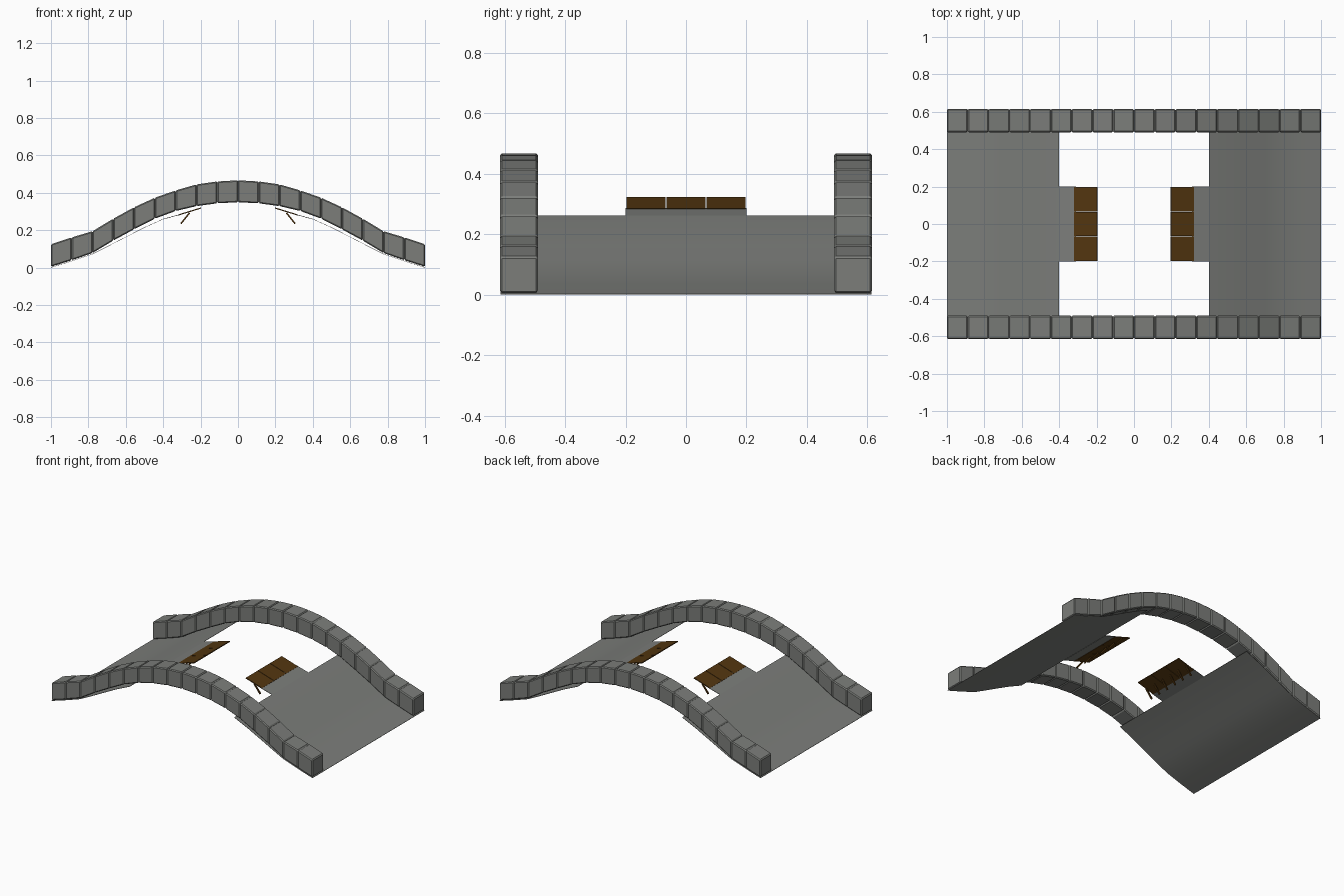
import bpy, bmesh, math
from mathutils import Vector

if "Cube" in bpy.data.objects:
    bpy.data.objects.remove(bpy.data.objects["Cube"])


def material(name, rgb):
    m = bpy.data.materials.new(name)
    m.diffuse_color = (*rgb, 1)
    m.use_nodes = True
    m.node_tree.nodes["Principled BSDF"].inputs["Base Color"].default_value = m.diffuse_color
    return m


STONE = material("grey stone", (0.20, 0.207, 0.195))
WOOD = material("dark brown wood", (0.085, 0.036, 0.005))

# Half profiles of the arch (distance from the middle, height)
BLOCK_BOTTOM = [0.35, 0.344, 0.329, 0.303, 0.262, 0.205, 0.145, 0.078, 0.040, 0.005]
BLOCK_TOP = [0.467, 0.461, 0.445, 0.413, 0.374, 0.323, 0.262, 0.195, 0.162, 0.125]
DECK = [(0.40, 0.261), (0.50, 0.216), (0.60, 0.165), (0.70, 0.113),
        (0.78, 0.073), (0.89, 0.036), (1.0, 0.002)]
STEP = 1 / 9
Y_IN, Y_OUT = 0.49, 0.615


def make(name, bm, mat):
    bmesh.ops.recalc_face_normals(bm, faces=bm.faces)
    me = bpy.data.meshes.new(name)
    bm.to_mesh(me)
    bm.free()
    me.materials.append(mat)
    ob = bpy.data.objects.new(name, me)
    bpy.context.collection.objects.link(ob)
    return ob


def prism(bm, outline, y0, y1):
    """Extrude an xz outline along y."""
    a = [bm.verts.new((x, y0, z)) for x, z in outline]
    b = [bm.verts.new((x, y1, z)) for x, z in outline]
    bm.faces.new(a)
    bm.faces.new(b[::-1])
    for i in range(len(a)):
        j = (i + 1) % len(a)
        bm.faces.new((a[i], b[i], b[j], a[j]))


def bar(bm, p, q, thick, y0, y1):
    """Thin slab whose upper surface runs from p to q."""
    d = (Vector(q) - Vector(p)).normalized()
    n = Vector((d.y, -d.x)) * thick
    if n.y > 0:
        n = -n
    prism(bm, [p, q, (q[0] + n.x, q[1] + n.y), (p[0] + n.x, p[1] + n.y)], y0, y1)


def smooth(ob, angle):
    bpy.ops.object.select_all(action='DESELECT')
    ob.select_set(True)
    bpy.context.view_layer.objects.active = ob
    bpy.ops.object.shade_smooth_by_angle(angle=math.radians(angle))


# Stone parapets: one row of bevelled blocks on each side
for side, label in ((-1, "front"), (1, "back")):
    bm = bmesh.new()
    for s in (-1, 1):
        for i in range(9):
            x0, x1 = s * i * STEP, s * (i + 1) * STEP
            prism(bm, [(x0, BLOCK_BOTTOM[i]), (x1, BLOCK_BOTTOM[i + 1]),
                       (x1, BLOCK_TOP[i + 1]), (x0, BLOCK_TOP[i])],
                  side * Y_IN, side * Y_OUT)
    ob = make(label + "_parapet", bm, STONE)
    bev = ob.modifiers.new("bevel", 'BEVEL')
    bev.width = 0.006
    bev.segments = 1

for s, label in ((-1, "left"), (1, "right")):
    # Broken road deck, a thin curved sheet
    bm = bmesh.new()
    top = [(s * x, z) for x, z in DECK]
    low = [(x, z - 0.002) for x, z in reversed(top)]
    prism(bm, top + low, -Y_OUT + 0.002, Y_OUT - 0.002)
    smooth(make(label + "_deck", bm, STONE), 30)

    # Narrow stone tongue left in the gap
    bm = bmesh.new()
    bar(bm, (s * 0.40, 0.261), (s * 0.31, 0.286), 0.003, -0.2, 0.2)
    make(label + "_tongue", bm, STONE)

    # Three wooden planks
    bm = bmesh.new()
    for k in (-1, 0, 1):
        yc = k * 0.132
        bar(bm, (s * 0.322, 0.284), (s * 0.198, 0.322), 0.006, yc - 0.0645, yc + 0.0645)
    make(label + "_planks", bm, WOOD)

    # Slanted struts under the planks
    bm = bmesh.new()
    for k in range(6):
        y = -0.19 + k * 0.076
        bar(bm, (s * 0.262, 0.296), (s * 0.308, 0.238), 0.008, y - 0.005, y + 0.005)
    make(label + "_struts", bm, WOOD)
